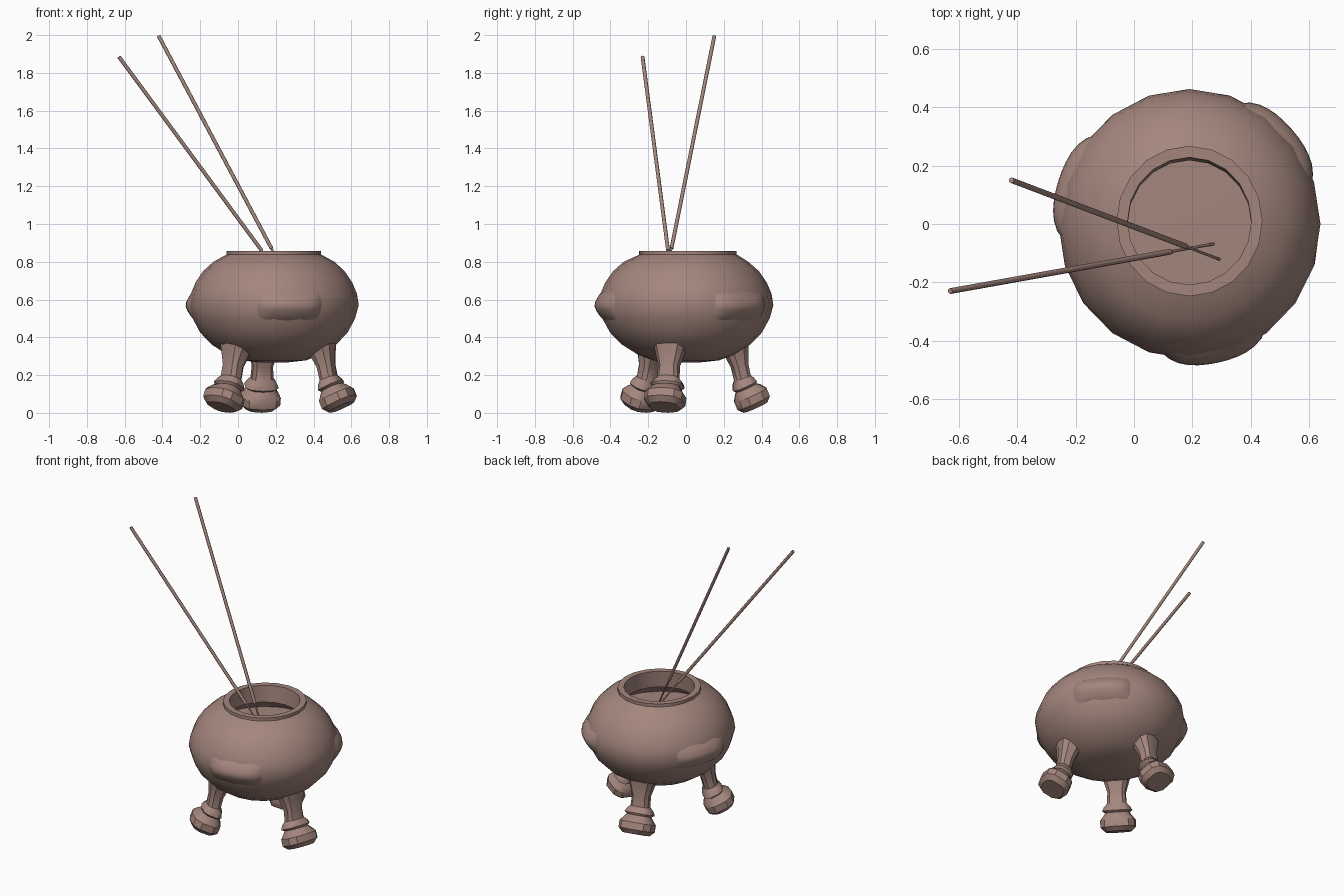
import bpy, math
from mathutils import Vector

if "Cube" in bpy.data.objects:
    bpy.data.objects.remove(bpy.data.objects["Cube"])

CX = 0.19  # pot axis
bronze = bpy.data.materials.new("warm_brown")
bronze.diffuse_color = (0.37, 0.24, 0.205, 1)
bronze.use_nodes = True
bronze.node_tree.nodes["Principled BSDF"].inputs["Base Color"].default_value = bronze.diffuse_color


def make(name, verts, faces, angle=40):
    me = bpy.data.meshes.new(name)
    me.from_pydata(verts, [], faces)
    me.validate()
    me.materials.append(bronze)
    me.shade_smooth()
    me.set_sharp_from_angle(angle=math.radians(angle))
    ob = bpy.data.objects.new(name, me)
    bpy.context.collection.objects.link(ob)
    return ob


def loft(name, rings, cap_start=True, cap_end=True, angle=40):
    n = len(rings[0])
    verts = [p for r in rings for p in r]
    faces = []
    for i in range(len(rings) - 1):
        for j in range(n):
            k = (j + 1) % n
            faces.append((i*n + j, i*n + k, (i+1)*n + k, (i+1)*n + j))
    if cap_start:
        faces.append(tuple(range(n - 1, -1, -1)))
    if cap_end:
        faces.append(tuple(range((len(rings) - 1)*n, len(rings)*n)))
    return make(name, verts, faces, angle)


# Pot: lathed outside, rim, neck and ash floor inside
outer = [(0.08, 0.268), (0.17, 0.278), (0.25, 0.31), (0.33, 0.362), (0.39, 0.425),
         (0.43, 0.50), (0.449, 0.57), (0.440, 0.63), (0.415, 0.69), (0.375, 0.75),
         (0.32, 0.80), (0.262, 0.832), (0.25, 0.838), (0.25, 0.858)]
inner = [(0.212, 0.858), (0.212, 0.75), (0.28, 0.72), (0.35, 0.655), (0.2, 0.655), (0.05, 0.66)]


def pot_ring(r, z, n=20):
    dy = 0.01 if z > 0.82 else 0
    return [(CX + r*math.cos(2*math.pi*i/n), dy + r*1.03*math.sin(2*math.pi*i/n), z)
            for i in range(n)]


loft("pot", [pot_ring(r, z) for r, z in outer + inner], angle=42)


def outer_radius(z):
    for (r0, z0), (r1, z1) in zip(outer, outer[1:]):
        if z0 <= z <= z1:
            return r0 + (r1 - r0)*(z - z0)/(z1 - z0)


# Raised swellings on the belly, midway between the legs
def swelling(name, mid):
    nu, nv = 12, 8
    verts, faces = [], []
    for j in range(nv + 1):
        for i in range(nu + 1):
            u, v = 2*i/nu - 1, 2*j/nv - 1
            a = math.radians(mid + 25*u)
            z = 0.565 + 0.085*v
            r = outer_radius(z) - 0.012 + 0.036*(1 - u**4)*(1 - v*v)
            verts.append((CX + r*math.cos(a), 1.03*r*math.sin(a), z))
    for j in range(nv):
        for i in range(nu):
            a = j*(nu + 1) + i
            faces.append((a, a + 1, a + nu + 2, a + nu + 1))
    make(name, verts, faces, 60)


# Legs: (distance from axis, height, half depth, half width, tilt)
leg_rings = [(0.375, 0.030, 0.070, 0.080, 25), (0.365, 0.055, 0.095, 0.108, 25),
             (0.348, 0.095, 0.095, 0.108, 25), (0.335, 0.120, 0.075, 0.085, 25),
             (0.325, 0.133, 0.058, 0.075, 25), (0.318, 0.143, 0.068, 0.092, 25),
             (0.310, 0.165, 0.060, 0.080, 22), (0.305, 0.185, 0.046, 0.060, 20),
             (0.290, 0.250, 0.048, 0.056, 12), (0.268, 0.330, 0.070, 0.080, 8),
             (0.250, 0.400, 0.090, 0.100, 0)]


def leg(name, ang, n=10):
    c, s = math.cos(math.radians(ang)), math.sin(math.radians(ang))
    rings = []
    for rc, zc, hr, ht, tilt in leg_rings:
        t = math.radians(tilt)
        ring = []
        for i in range(n):
            a = 2*math.pi*i/n
            # squarish cross-section
            ca, sa = [math.copysign(abs(q)**0.75, q) for q in (math.cos(a), math.sin(a))]
            r, z, w = rc + hr*ca*math.cos(t), zc + hr*ca*math.sin(t), ht*sa
            ring.append((CX + r*c - w*s, r*s + w*c, max(z, 0)))
        rings.append(ring)
    loft(name, rings, angle=35)


for i, ang in enumerate((-18, 102, 222)):
    leg("leg_%d" % (i + 1), ang)
    swelling("belly_swelling_%d" % (i + 1), ang - 60)


# Incense sticks: thick coated part above a thin bare stem
def stick(name, top, mid, end):
    top, mid, end = map(Vector, (top, mid, end))
    d = (top - mid).normalized()
    u = d.cross(Vector((0, 1, 0))).normalized()
    v = d.cross(u)
    rings = []
    for p, r in ((end, 0.005), (mid, 0.005), (mid, 0.010), (top, 0.010)):
        rings.append([tuple(p + r*(u*math.cos(k*math.pi/4) + v*math.sin(k*math.pi/4)))
                      for k in range(8)])
    loft(name, rings, angle=50)


stick("incense_stick_back", (-0.42, 0.15, 1.995), (0.178, -0.077, 0.87), (0.30, -0.124, 0.64))
stick("incense_stick_front", (-0.63, -0.23, 1.885), (0.125, -0.095, 0.86), (0.28, -0.067, 0.645))
